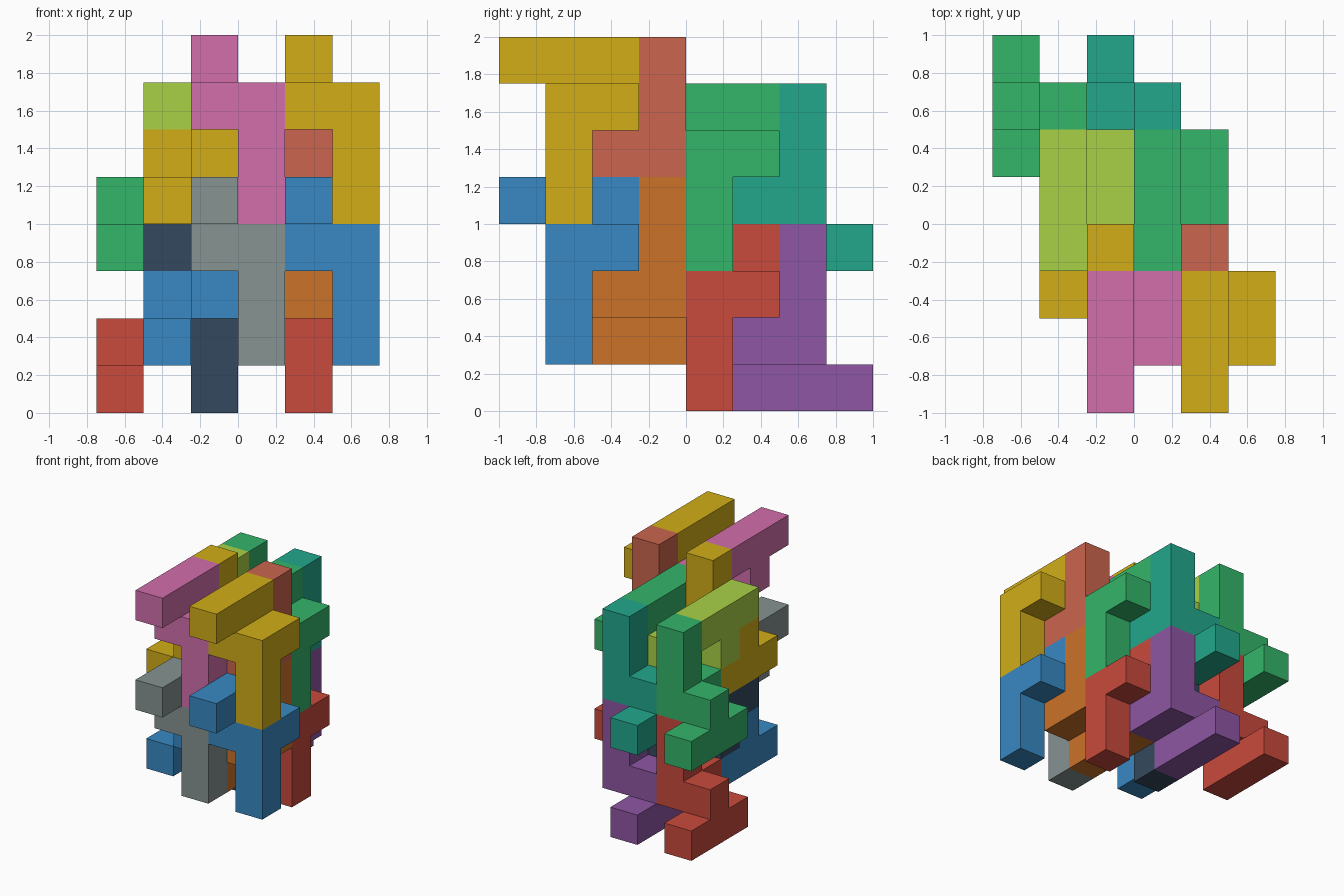
import bpy, bmesh
from mathutils import Vector

if "Cube" in bpy.data.objects:
    bpy.data.objects.remove(bpy.data.objects["Cube"])

S = 0.25                        # cell size
ORIGIN = Vector((-0.75, -1.0, 0.0))

# Eight-cell hook: upright bar, side bump, connector, cross bar on top
HOOK_UP = [(0, 0, 0), (0, 0, 1), (0, 0, 2), (0, 1, 2), (-1, 0, 2),
           (-1, -1, 3), (-1, 0, 3), (-1, 1, 3)]
# The same hook turned half round about x
HOOK_DOWN = [(i, -j, 2 - k) for i, j, k in HOOK_UP]

COLOURS = {
    "red": "C94A3C", "purple": "8E56A3", "green": "34B56A", "teal": "22A78C",
    "blue": "3889C4", "orange": "CB7229", "yellow": "D2AE18", "salmon": "CB664E",
    "pink": "D26FAB", "grey": "869392", "navy": "34495E", "lime": "A9D146",
}


def material(name):
    mat = bpy.data.materials.get(name)
    if mat is None:
        mat = bpy.data.materials.new(name)
        rgb = [int(COLOURS[name][n:n + 2], 16) / 255 for n in (0, 2, 4)]
        mat.diffuse_color = [((c + 0.055) / 1.055) ** 2.4 for c in rgb] + [1]
        mat.use_nodes = True
        mat.node_tree.nodes["Principled BSDF"].inputs["Base Color"].default_value = mat.diffuse_color
    return mat


def block(name, cells, base, colour):
    """Outer skin of a set of cube cells, with coplanar faces merged."""
    cells = {tuple(a + b for a, b in zip(c, base)) for c in cells}
    bm = bmesh.new()
    for cell in cells:
        for axis in range(3):
            for side in (-1, 1):
                n = Vector((0, 0, 0))
                n[axis] = side
                if tuple(int(a + b) for a, b in zip(cell, n)) in cells:
                    continue
                u = Vector((0, 0, 0))
                u[(axis + 1) % 3] = 1
                v = n.cross(u)
                mid = Vector(cell) + Vector((0.5, 0.5, 0.5)) + n * 0.5
                quad = [mid + (u * a + v * b) * 0.5
                        for a, b in ((-1, -1), (1, -1), (1, 1), (-1, 1))]
                bm.faces.new([bm.verts.new(ORIGIN + p * S) for p in quad])
    bmesh.ops.remove_doubles(bm, verts=bm.verts[:], dist=1e-4)
    bmesh.ops.dissolve_limit(bm, angle_limit=0.01, verts=bm.verts[:], edges=bm.edges[:])
    mesh = bpy.data.meshes.new(name)
    bm.to_mesh(mesh)
    bm.free()
    mesh.materials.append(material(colour))
    bpy.context.collection.objects.link(bpy.data.objects.new(name, mesh))


# Each stack: name, hook, base cell of the lower hook, lower and upper colour
STACKS = [
    ("front_right_hook", HOOK_UP, (5, 1, 1), "blue", "yellow"),
    ("front_left_hook", HOOK_UP, (3, 1, 1), "grey", "pink"),
    ("inner_right_hook", HOOK_DOWN, (4, 3, 2), "orange", "salmon"),
    ("inner_left_hook", HOOK_DOWN, (2, 3, 2), "blue", "yellow"),
    ("middle_right_hook", HOOK_UP, (4, 4, 0), "red", "green"),
    ("middle_left_hook", HOOK_UP, (2, 4, 0), "navy", "lime"),
    ("back_right_hook", HOOK_DOWN, (3, 6, 1), "purple", "teal"),
    ("back_left_hook", HOOK_DOWN, (1, 6, 1), "red", "green"),
]
for name, hook, (i, j, k), low, high in STACKS:
    block("lower_" + name, hook, (i, j, k), low)
    block("upper_" + name, hook, (i, j, k + 3), high)
